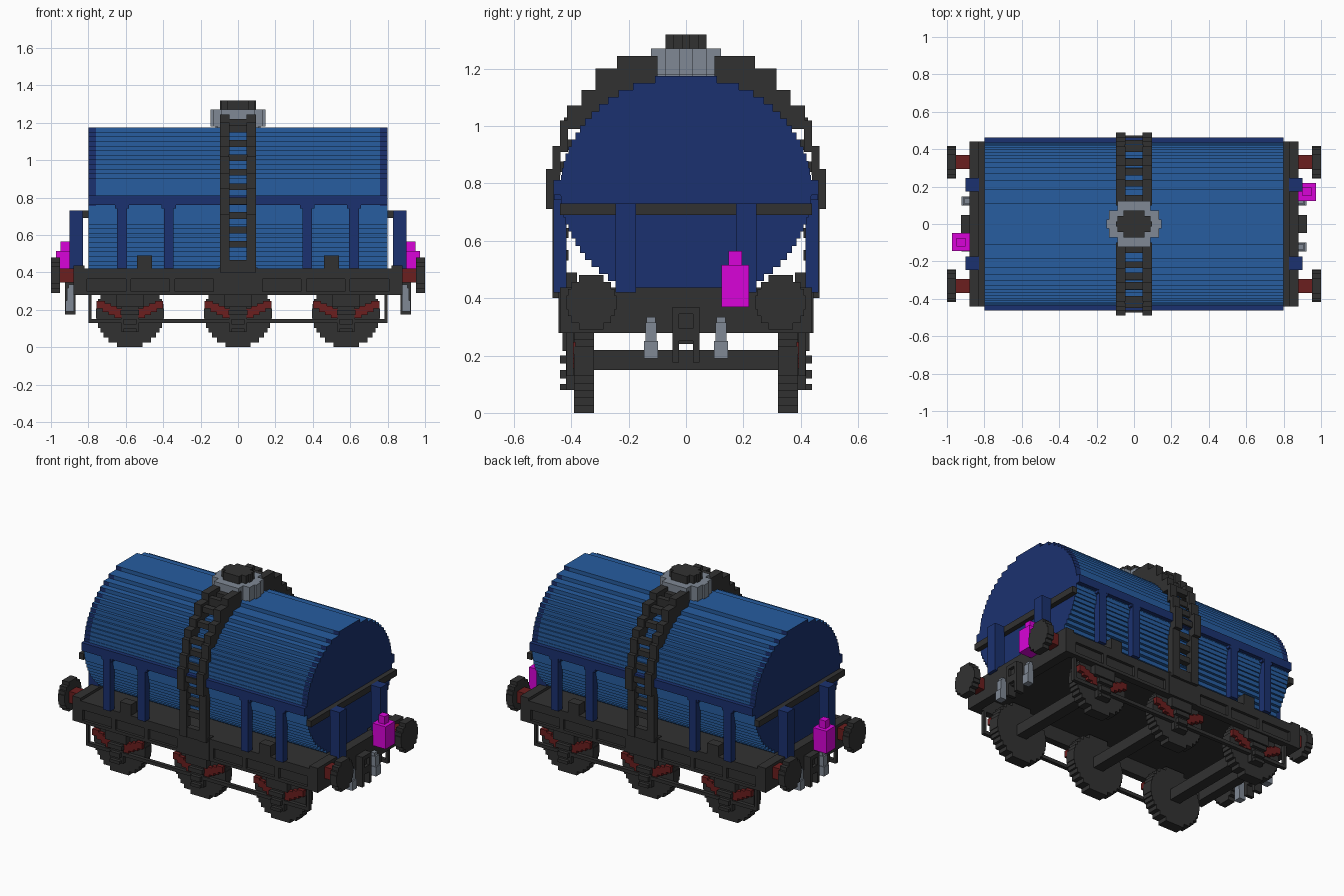
import bpy, bmesh, math

cube = bpy.data.objects.get("Cube")
if cube:
    bpy.data.objects.remove(cube, do_unlink=True)


def material(name, rgb):
    m = bpy.data.materials.new(name)
    m.use_nodes = True
    m.diffuse_color = (*rgb, 1)
    m.node_tree.nodes["Principled BSDF"].inputs["Base Color"].default_value = (*rgb, 1)
    return m


BLUE = material("tank blue", (0.020, 0.109, 0.350))
NAVY = material("navy blue", (0.011, 0.031, 0.160))
DARK = material("charcoal", (0.031, 0.031, 0.031))
GREY = material("steel grey", (0.215, 0.250, 0.300))
RED = material("dark red", (0.145, 0.013, 0.013))
PINK = material("magenta", (0.690, 0.001, 0.690))


def finish(name, bm, *mats):
    bmesh.ops.recalc_face_normals(bm, faces=bm.faces)
    me = bpy.data.meshes.new(name)
    for m in mats:
        me.materials.append(m)
    bm.to_mesh(me)
    bm.free()
    ob = bpy.data.objects.new(name, me)
    bpy.context.collection.objects.link(ob)
    return ob


def boxes(name, mat, items, mirror=""):
    """One object from boxes (x0, x1, y0, y1, z0, z1), repeated across the named axes."""
    bm = bmesh.new()
    for sx in ((1, -1) if "x" in mirror else (1,)):
        for sy in ((1, -1) if "y" in mirror else (1,)):
            for x0, x1, y0, y1, z0, z1 in items:
                for v in bmesh.ops.create_cube(bm, size=1)["verts"]:
                    v.co = (sx * (x1 if v.co.x > 0 else x0),
                            sy * (y1 if v.co.y > 0 else y0),
                            z1 if v.co.z > 0 else z0)
    return finish(name, bm, mat)


def stepped(a, b, rows):
    """Stair-stepped ellipse outline, half width a, half height b."""
    right = []
    for i in range(rows):
        lo, hi = -b + 2 * b * i / rows, -b + 2 * b * (i + 1) / rows
        w = a * math.sqrt(1 - ((lo + hi) / 2 / b) ** 2)
        right += [(w, lo), (w, hi)]
    return right + [(-u, v) for u, v in reversed(right)]


def prism(bm, outline, axis, lo, hi, centre):
    """Extrude an outline along x, y or z; centre places it on the other two axes."""
    def place(u, v, t):
        u, v = u + centre[0], v + centre[1]
        return {"x": (t, u, v), "y": (u, t, v), "z": (u, v, t)}[axis]
    face = bm.faces.new([bm.verts.new(place(u, v, lo)) for u, v in outline])
    out = bmesh.ops.extrude_face_region(bm, geom=[face])["geom"]
    k = "xyz".index(axis)
    for v in out:
        if isinstance(v, bmesh.types.BMVert):
            v.co[k] = hi


# Tank barrel with navy ends and end rings
bm = bmesh.new()
prism(bm, stepped(0.437, 0.395, 32), "x", -0.8, 0.8, (0, 0.78))
for x in (-0.76, 0.76):
    bmesh.ops.bisect_plane(bm, geom=bm.verts[:] + bm.edges[:] + bm.faces[:],
                           plane_co=(x, 0, 0), plane_no=(1, 0, 0))
bmesh.ops.recalc_face_normals(bm, faces=bm.faces)
for f in bm.faces:
    c = f.calc_center_median()
    ring = abs(c.x) > 0.76 and abs(f.normal.y) > 0.5 and c.z > 0.76
    f.material_index = 1 if abs(f.normal.x) > 0.5 or ring else 0
finish("tank", bm, BLUE, NAVY)

# Waist band, cradle posts and their brackets
boxes("waist_band", NAVY, [(-0.8, 0.8, 0.42, 0.462, 0.76, 0.812)], "y")
posts = []
for x in (0.37, 0.62):
    posts += [(x - 0.026, x + 0.026, 0.416, 0.462, 0.42, 0.77),
              (x - 0.038, x + 0.038, 0.418, 0.460, 0.742, 0.77)]
boxes("cradle_posts", NAVY, posts, "xy")
boxes("end_posts", NAVY, [(0.83, 0.9, 0.175, 0.245, 0.42, 0.73)], "xy")
boxes("end_bars", DARK, [(0.8, 0.832, -0.44, 0.44, 0.69, 0.73)], "x")

# Filler dome and lid
for name, mat, a, b, n, z0, z1 in (("dome_neck", GREY, 0.12, 0.12, 5, 1.15, 1.19),
                                   ("dome", GREY, 0.147, 0.122, 5, 1.18, 1.27),
                                   ("dome_lid", DARK, 0.095, 0.072, 5, 1.26, 1.32)):
    bm = bmesh.new()
    prism(bm, stepped(a, b, n), "z", z0, z1, (0, 0))
    finish(name, bm, mat)

# Ladders stepping over the tank: (outer y, inner y, bottom, top)
steps = [(0.465, 0.42, 0.40, 0.73), (0.488, 0.44, 0.71, 0.85), (0.465, 0.438, 0.83, 0.93),
         (0.44, 0.412, 0.91, 1.02), (0.415, 0.325, 0.99, 1.072), (0.365, 0.25, 1.04, 1.125),
         (0.315, 0.16, 1.08, 1.20), (0.24, 0.10, 1.14, 1.245)]
boxes("ladder_rails", DARK, [(0.045, 0.095, i, o, a, b) for o, i, a, b in steps], "xy")
rungs = [(-0.05, 0.05, 0.20, 0.235, 1.16, 1.22), (-0.05, 0.05, 0.12, 0.155, 1.16, 1.22),
         (-0.05, 0.05, 0.42, 0.46, 0.40, 0.465)]
for k in range(9):
    z = 0.55 + 0.077 * k
    y = next(o for o, i, a, b in steps if a <= z <= b)
    rungs.append((-0.05, 0.05, y - 0.055, y - 0.015, z - 0.018, z + 0.018))
boxes("ladder_rungs", DARK, rungs, "y")
boxes("ladder_feet", DARK, [(-0.105, 0.105, 0.40, 0.445, 0.278, 0.425)], "y")

# Underframe with a raised floor, end beams and panelled side sills
boxes("frame_floor", DARK, [(-0.84, 0.84, -0.42, 0.42, 0.37, 0.42)])
boxes("end_beams", DARK, [(0.82, 0.88, -0.44, 0.44, 0.278, 0.437)], "x")
sill = [(-0.82, 0.82, 0.395, 0.422, 0.278, 0.42),
        (-0.82, 0.82, 0.41, 0.44, 0.365, 0.42), (-0.82, 0.82, 0.41, 0.44, 0.278, 0.298)]
for k in range(8):
    x = -0.82 + k * 1.64 / 7
    sill.append((x - 0.014, x + 0.014, 0.41, 0.44, 0.29, 0.37))
boxes("side_sills", DARK, sill, "y")
boxes("sill_blocks", DARK, [(0.46, 0.54, 0.38, 0.44, 0.41, 0.49)], "xy")
boxes("lower_rails", DARK, [(-0.8, 0.8, 0.392, 0.416, 0.128, 0.15),
                            (-0.8, -0.782, 0.392, 0.416, 0.128, 0.29),
                            (0.782, 0.8, 0.392, 0.416, 0.128, 0.29)], "y")

# Wheels, axles, axle boxes and leaf springs
for label, x in (("rear", -0.578), ("middle", 0), ("front", 0.578)):
    bm = bmesh.new()
    for s in (-1, 1):
        prism(bm, stepped(0.183, 0.18, 14), "y", s * 0.32, s * 0.39, (x, 0.18))
    finish(label + "_wheels", bm, DARK)
    boxes(label + "_axle", DARK, [(x - 0.035, x + 0.035, -0.33, 0.33, 0.15, 0.22)])
    boxes(label + "_axle_boxes", DARK, [(x - 0.045, x + 0.045, 0.38, 0.418, 0.08, 0.28),
                                        (x - 0.035, x + 0.035, 0.41, 0.44, 0.08, 0.10),
                                        (x - 0.035, x + 0.035, 0.41, 0.44, 0.12, 0.15),
                                        (x - 0.05, x + 0.05, 0.38, 0.44, 0.172, 0.20),
                                        (x - 0.075, x + 0.075, 0.38, 0.43, 0.215, 0.28)], "y")
    spring = []
    for s in (-1, 1):
        for k in range(4):
            u = x + s * (0.06 + 0.032 * k)
            spring.append((u - 0.022, u + 0.022, 0.385, 0.414, 0.155 + 0.017 * k, 0.208 + 0.013 * k))
    boxes(label + "_springs", RED, spring, "y")

# Buffers
boxes("buffer_shafts", RED, [(0.87, 0.96, 0.295, 0.37, 0.345, 0.42)], "xy")
bm = bmesh.new()
for sx in (-1, 1):
    for sy in (-1, 1):
        prism(bm, stepped(0.088, 0.095, 8), "x", sx * 0.952, sx * 1.0, (sy * 0.33, 0.385))
finish("buffer_heads", bm, DARK)

# Coupling links and hoses at both ends
boxes("couplings", DARK, [(0.87, 0.905, -0.026, 0.026, 0.24, 0.36),
                          (0.87, 0.925, -0.047, -0.024, 0.175, 0.37),
                          (0.87, 0.925, 0.024, 0.047, 0.175, 0.37),
                          (0.87, 0.925, -0.03, 0.03, 0.345, 0.37),
                          (0.87, 0.925, -0.03, 0.03, 0.25, 0.295)], "x")
boxes("hoses", GREY, [(0.878, 0.905, 0.106, 0.138, 0.28, 0.335),
                      (0.878, 0.915, 0.102, 0.142, 0.24, 0.315),
                      (0.878, 0.922, 0.098, 0.146, 0.19, 0.25)], "xy")

# End lamps
for name, s, y in (("left_lamp", 1, 0.172), ("right_lamp", -1, -0.097)):
    x0, x1 = sorted((s * 0.877, s * 0.972))
    c = s * 0.925
    boxes(name, PINK, [(x0, x1, y - 0.048, y + 0.048, 0.37, 0.515),
                       (c - 0.023, c + 0.023, y - 0.023, y + 0.023, 0.51, 0.565)])
